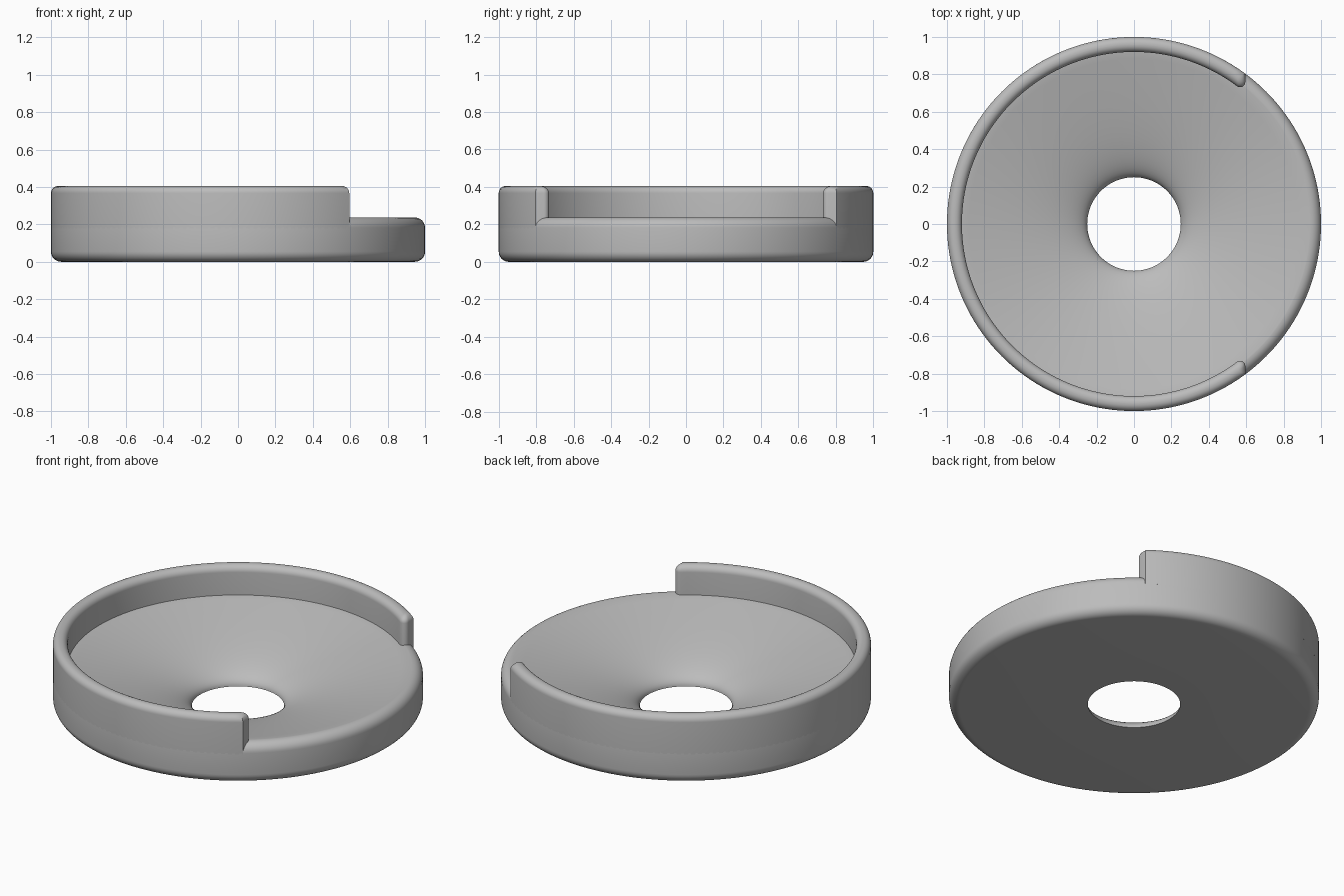
import bpy, bmesh, math
from mathutils import Vector
from mathutils.geometry import interpolate_bezier

cube = bpy.data.objects.get("Cube")
if cube:
    bpy.data.objects.remove(cube, do_unlink=True)

grey = bpy.data.materials.new("plain_grey")
grey.use_nodes = True
COLOUR = (0.5, 0.5, 0.5, 1)
grey.diffuse_color = COLOUR
grey.node_tree.nodes["Principled BSDF"].inputs["Base Color"].default_value = COLOUR

HEIGHT, LOW, INNER, CUT = 0.405, 0.237, 0.92, 0.595


def make_object(name, bm):
    bmesh.ops.recalc_face_normals(bm, faces=bm.faces)
    mesh = bpy.data.meshes.new(name)
    bm.to_mesh(mesh)
    bm.free()
    mesh.materials.append(grey)
    obj = bpy.data.objects.new(name, mesh)
    bpy.context.collection.objects.link(obj)
    bpy.ops.object.select_all(action="DESELECT")
    obj.select_set(True)
    bpy.context.view_layer.objects.active = obj
    bpy.ops.object.shade_smooth_by_angle(angle=math.radians(35))
    return obj


def bridge(bm, a, b):
    """Join two closed loops of equal length with quads."""
    for i in range(len(a)):
        j = (i + 1) % len(a)
        bm.faces.new((a[i], a[j], b[j], b[i]))


def arc(cx, cz, r, start, end, n=8):
    angles = [math.radians(start + (end - start) * i / n) for i in range(n + 1)]
    return [(cx + r * math.cos(t), cz + r * math.sin(t)) for t in angles]


# Funnel base: lathed section with rounded outer edges and a flared hole
flare = interpolate_bezier(Vector((0.25, 0, 0)), Vector((0.25, 0.08, 0)),
                           Vector((0.5, 0.14, 0)), Vector((0.94, LOW, 0)), 24)
section = [(p.x, p.y) for p in flare]
section += arc(0.945, LOW - 0.055, 0.055, 90, 0)
section += arc(0.945, 0.055, 0.055, 0, -90)
bm = bmesh.new()
SEGMENTS = 160
rings = []
for r, z in section:
    turn = [math.tau * i / SEGMENTS for i in range(SEGMENTS)]
    rings.append([bm.verts.new((r * math.cos(t), r * math.sin(t), z)) for t in turn])
for k in range(len(rings)):
    bridge(bm, rings[k], rings[(k + 1) % len(rings)])
make_object("funnel_base", bm)


# Raised wall: plan outline, shrunk by d, with rounded inner end corners
def wall_outline(d):
    outer, inner, cut = 1 - d, INNER + d, CUT - d
    f = 0.027 * (1 - d / 0.04) + 0.0005
    a = math.acos(cut / outer)
    cx = cut - f
    cy = math.sqrt((inner + f) ** 2 - cx ** 2)
    b = math.atan2(cy, cx)
    n = 120
    pts = [(outer * math.cos(t), outer * math.sin(t))
           for t in (a + (math.tau - 2 * a) * i / n for i in range(n + 1))]
    corner = arc(cx, cy, f, 0, math.degrees(b) - 180, 8)
    pts += [(x, -y) for x, y in corner]
    pts += [(inner * math.cos(t), inner * math.sin(t))
            for t in (math.tau - b - (math.tau - 2 * b) * i / n for i in range(1, n))]
    return pts + corner[::-1]


bm = bmesh.new()
R = 0.038
layers = [(0, LOW - 0.06)]
layers += [(R - x, z) for x, z in arc(0, HEIGHT - R, R, 0, 90)]
loops = [[bm.verts.new((x, y, z)) for x, y in wall_outline(d)] for d, z in layers]
for low, high in zip(loops, loops[1:]):
    bridge(bm, low, high)
bm.faces.new(loops[0])
bm.faces.new(loops[-1])
make_object("raised_wall", bm)
